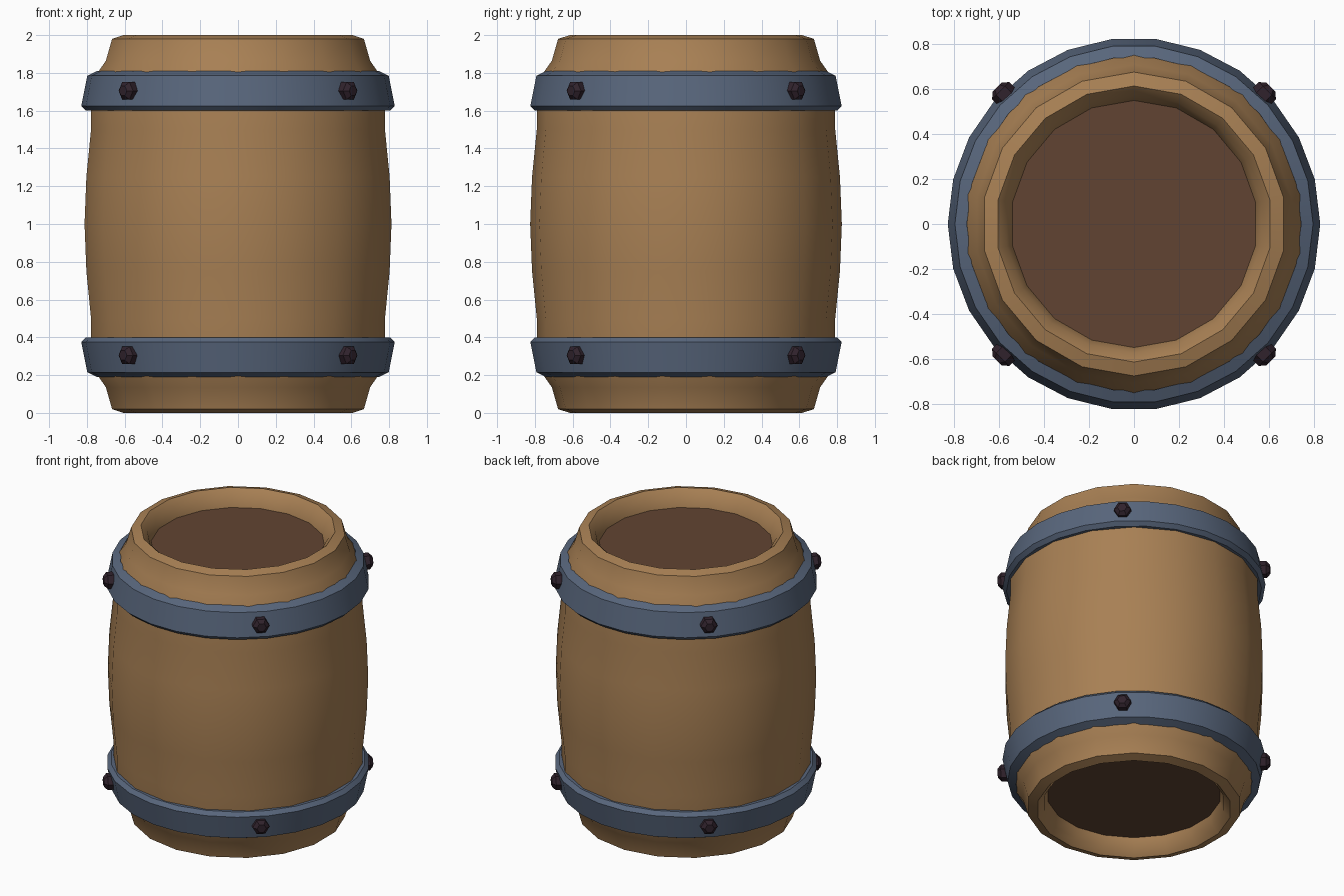
import bpy, bmesh, math
from mathutils import Matrix, Vector

if "Cube" in bpy.data.objects:
    bpy.data.objects.remove(bpy.data.objects["Cube"])


def material(name, rgb):
    lin = [(c / 255 / 12.92 if c < 10 else ((c / 255 + 0.055) / 1.055) ** 2.4) for c in rgb]
    m = bpy.data.materials.new(name)
    m.diffuse_color = (*lin, 1)
    m.use_nodes = True
    m.node_tree.nodes["Principled BSDF"].inputs["Base Color"].default_value = m.diffuse_color
    return m


wood = material("oak_wood", (168, 128, 84))
lid_wood = material("dark_lid_wood", (97, 68, 50))
iron = material("blue_grey_iron", (88, 102, 124))
bolt_metal = material("dark_bolt", (48, 34, 44))


def finish(name, bm, mat, angle=28):
    bmesh.ops.recalc_face_normals(bm, faces=bm.faces)
    me = bpy.data.meshes.new(name)
    bm.to_mesh(me)
    bm.free()
    me.materials.append(mat)
    ob = bpy.data.objects.new(name, me)
    bpy.context.collection.objects.link(ob)
    bpy.ops.object.select_all(action='DESELECT')
    ob.select_set(True)
    bpy.context.view_layer.objects.active = ob
    bpy.ops.object.shade_smooth_by_angle(angle=math.radians(angle))
    return ob


def lathe(name, profile, sides, phase, mat, closed=True):
    """Revolve an (r, z) profile around the z axis."""
    bm = bmesh.new()
    rings = []
    for r, z in profile:
        rings.append([bm.verts.new((r * math.cos(phase + math.tau * i / sides),
                                    r * math.sin(phase + math.tau * i / sides), z))
                      for i in range(sides)])
    pairs = list(zip(rings, rings[1:]))
    if closed:
        pairs.append((rings[-1], rings[0]))
    for a, b in pairs:
        for i in range(sides):
            j = (i + 1) % sides
            bm.faces.new((a[i], a[j], b[j], b[i]))
    return finish(name, bm, mat)


# Barrel shell: upper half profile mirrored, inner wall closes the loop
half = [(0.825, 1.0), (0.815, 1.25), (0.79, 1.5), (0.79, 1.62), (0.762, 1.79),
        (0.71, 1.865), (0.677, 1.98), (0.615, 2.0), (0.575, 1.96), (0.54, 1.86)]
lower = [(r, 2 - z) for r, z in half[:0:-1]]
lathe("barrel_shell", lower + half, 18, math.pi / 2, wood)

# Recessed lids at both ends
for name, z in (("top_lid", 1.89), ("bottom_lid", 0.11)):
    bm = bmesh.new()
    bmesh.ops.create_cone(bm, cap_ends=True, segments=20, radius1=0.56, radius2=0.56,
                          depth=0.03, matrix=Matrix.Translation(
                              (0, 0, z - 0.015 if z > 1 else z + 0.015)))
    finish(name, bm, lid_wood)

# Iron hoops, widest edge toward the middle of the barrel
hoop = [(0.745, 1.81), (0.798, 1.785), (0.83, 1.625), (0.805, 1.60), (0.74, 1.60)]
lathe("upper_hoop", hoop, 26, 0, iron)
lathe("lower_hoop", [(r, 2 - z) for r, z in hoop], 26, 0, iron)

# Faceted bolts on the diagonals of each hoop
for level, z in (("upper", 1.705), ("lower", 0.305)):
    for k in range(4):
        d = math.pi / 4 + k * math.pi / 2
        out = Vector((math.cos(d), math.sin(d), 0))
        turn = out.to_track_quat('Z', 'Y').to_matrix().to_4x4()
        bm = bmesh.new()
        for r1, r2, h, at in ((0.054, 0.054, 0.05, 0.815), (0.054, 0.03, 0.022, 0.851)):
            bmesh.ops.create_cone(bm, cap_ends=True, segments=6, radius1=r1, radius2=r2, depth=h,
                                  matrix=Matrix.Translation(out * at + Vector((0, 0, z)))
                                  @ turn @ Matrix.Rotation(math.pi / 6, 4, 'Z'))
        bmesh.ops.remove_doubles(bm, verts=bm.verts, dist=0.0005)
        finish(f"{level}_bolt_{k + 1}", bm, bolt_metal)
